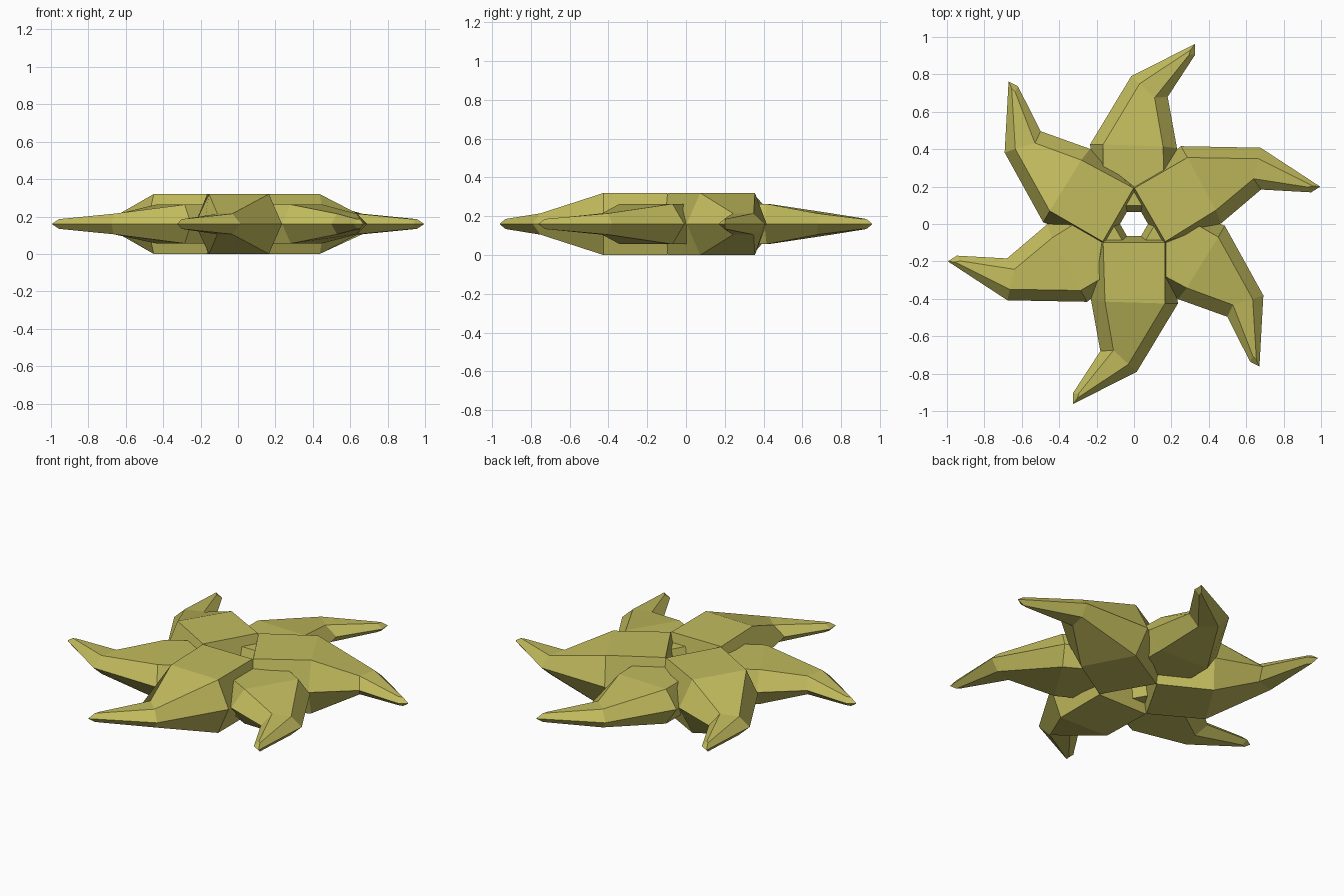
import bpy, bmesh
from math import radians
from mathutils import Matrix, Vector

if "Cube" in bpy.data.objects:
    bpy.data.objects.remove(bpy.data.objects["Cube"])

MID_Z = 0.16

mat = bpy.data.materials.new("olive_yellow")
mat.diffuse_color = (0.54, 0.50, 0.11, 1)
mat.use_nodes = True
mat.node_tree.nodes["Principled BSDF"].inputs["Base Color"].default_value = mat.diffuse_color

# Stations from hub to tip, for an arm pointing along +y:
# (mid left, mid right, ridge left, ridge right)
STATIONS = [
    ((-0.18, 0.065), (0.18, 0.065), (-0.165, 0.098), (0.165, 0.098)),
    ((-0.235, 0.425), (0.23, 0.405), (-0.165, 0.425), (0.155, 0.415)),
    ((-0.015, 0.79), (0.18, 0.68), (0.03, 0.75), (0.11, 0.675)),
    ((0.325, 0.962), (0.327, 0.905), (0.302, 0.93), (0.295, 0.905)),
]


def make_arm(name, angle, body_half):
    """Hooked blade: six-sided cross-sections bridged from hub to tip."""
    halves = (body_half, body_half, 0.055, 0.026)
    bm = bmesh.new()
    rings = []
    for (ml, mr, rl, rr), h in zip(STATIONS, halves):
        section = [(*ml, 0), (*rl, h), (*rr, h), (*mr, 0), (*rr, -h), (*rl, -h)]
        rings.append([bm.verts.new(Vector(p)) for p in section])
    for a, b in zip(rings, rings[1:]):
        for i in range(6):
            j = (i + 1) % 6
            bm.faces.new((a[i], a[j], b[j], b[i]))
    # Wedge-shaped ends, split along the middle line
    for r in (rings[0], rings[-1]):
        bm.faces.new((r[0], r[1], r[2], r[3]))
        bm.faces.new((r[0], r[3], r[4], r[5]))
    bmesh.ops.recalc_face_normals(bm, faces=bm.faces)
    bm.transform(Matrix.Translation((0, 0, MID_Z)) @ Matrix.Rotation(radians(angle), 4, 'Z'))
    mesh = bpy.data.meshes.new(name)
    bm.to_mesh(mesh)
    bm.free()
    mesh.materials.append(mat)
    obj = bpy.data.objects.new(name, mesh)
    bpy.context.collection.objects.link(obj)


# Thick and thin arms alternate around the hub
for k in range(3):
    make_arm(f"thin_arm_{k + 1}", 120 * k, 0.104)
    make_arm(f"thick_arm_{k + 1}", 120 * k + 60, 0.16)
